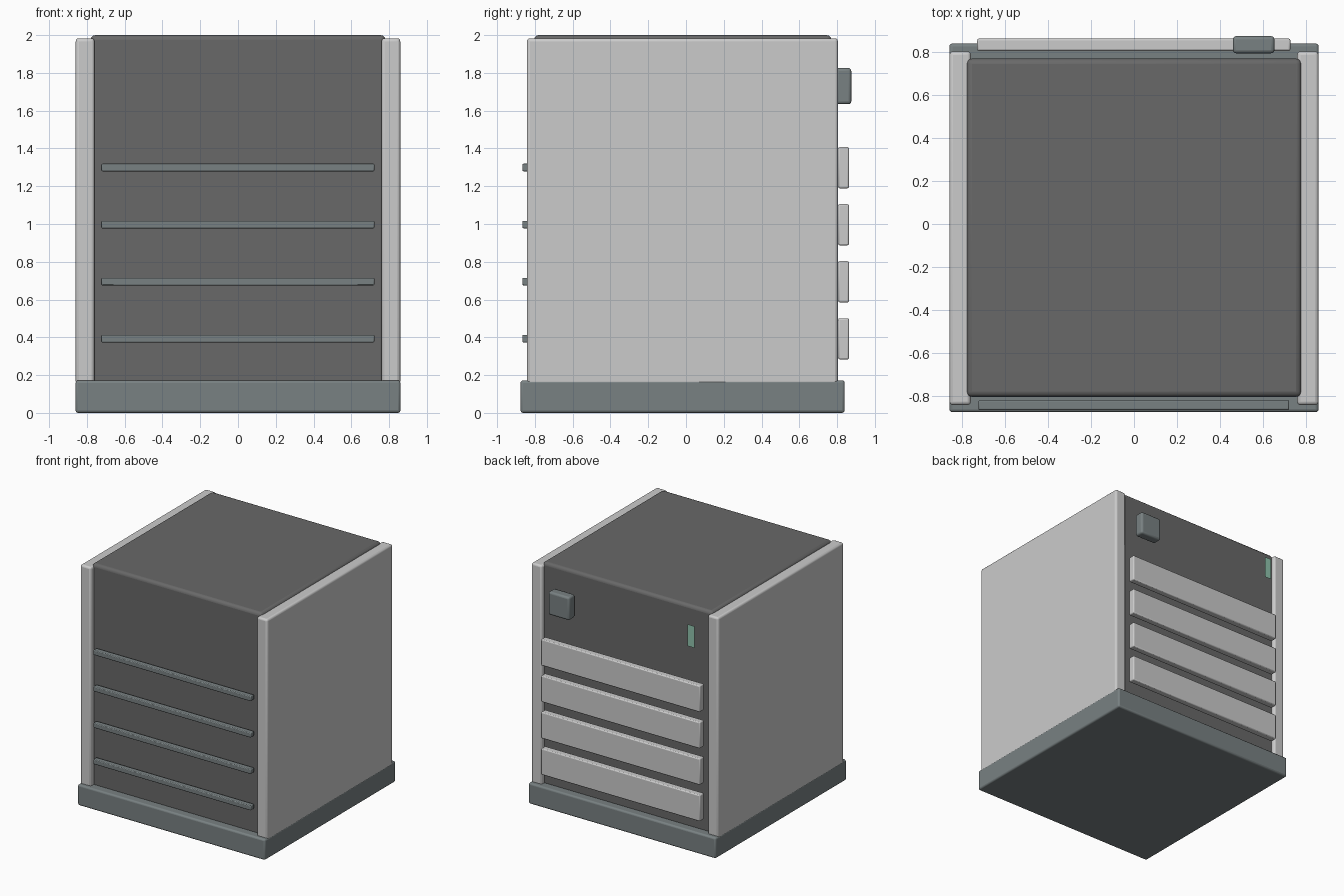
import bpy, math

if "Cube" in bpy.data.objects:
    bpy.data.objects.remove(bpy.data.objects["Cube"])


def material(name, rgb):
    m = bpy.data.materials.new(name)
    m.diffuse_color = (*rgb, 1)
    m.use_nodes = True
    m.node_tree.nodes["Principled BSDF"].inputs["Base Color"].default_value = m.diffuse_color
    return m


DARK = material("dark_grey", (0.14, 0.14, 0.14))
SLATE = material("slate", (0.19, 0.22, 0.225))
GREEN = material("green", (0.28, 0.55, 0.42))


def box(name, x, y, z, bevel, mat=None, segments=3):
    """Bevelled box from (min, max) ranges."""
    centre = [(r[0] + r[1]) / 2 for r in (x, y, z)]
    bpy.ops.mesh.primitive_cube_add(size=1, location=centre)
    ob = bpy.context.object
    ob.name = name
    ob.scale = [r[1] - r[0] for r in (x, y, z)]
    bpy.ops.object.transform_apply(location=False, rotation=False, scale=True)
    b = ob.modifiers.new("Bevel", 'BEVEL')
    b.width = bevel
    b.segments = segments
    bpy.ops.object.shade_smooth_by_angle(angle=math.radians(35))
    if mat:
        ob.data.materials.append(mat)
    return ob


# Main cabinet and plinth
box("cabinet_body", (-0.78, 0.78), (-0.805, 0.77), (0.15, 2.0), 0.025, DARK)
box("base_plinth", (-0.86, 0.86), (-0.876, 0.84), (0, 0.172), 0.014, SLATE)

# Side panels
for side, label in ((-1, "left"), (1, "right")):
    xs = sorted((side * 0.76, side * 0.859))
    box(label + "_side_panel", xs, (-0.843, 0.804), (0.15, 1.983), 0.016)

# Front rails and rear drawer slats share the same heights
for i in range(4):
    z = 0.393 + 0.302 * i
    box(f"front_rail_{i + 1}", (-0.724, 0.722), (-0.866, -0.82),
        (z - 0.02, z + 0.02), 0.006, SLATE, 2)
    box(f"back_drawer_{i + 1}", (-0.73, 0.728), (0.806, 0.863),
        (z - 0.11, z + 0.108), 0.008, None, 2)

# Knob block and indicator on the back
box("back_knob", (0.46, 0.654), (0.795, 0.875), (1.634, 1.826), 0.016, SLATE)
bpy.ops.mesh.primitive_plane_add(size=1, location=(-0.648, 0.861, 1.80),
                                 rotation=(-math.pi / 2, 0, 0))
indicator = bpy.context.object
indicator.name = "indicator_light"
indicator.scale = (0.065, 0.18, 1)
indicator.data.materials.append(GREEN)
